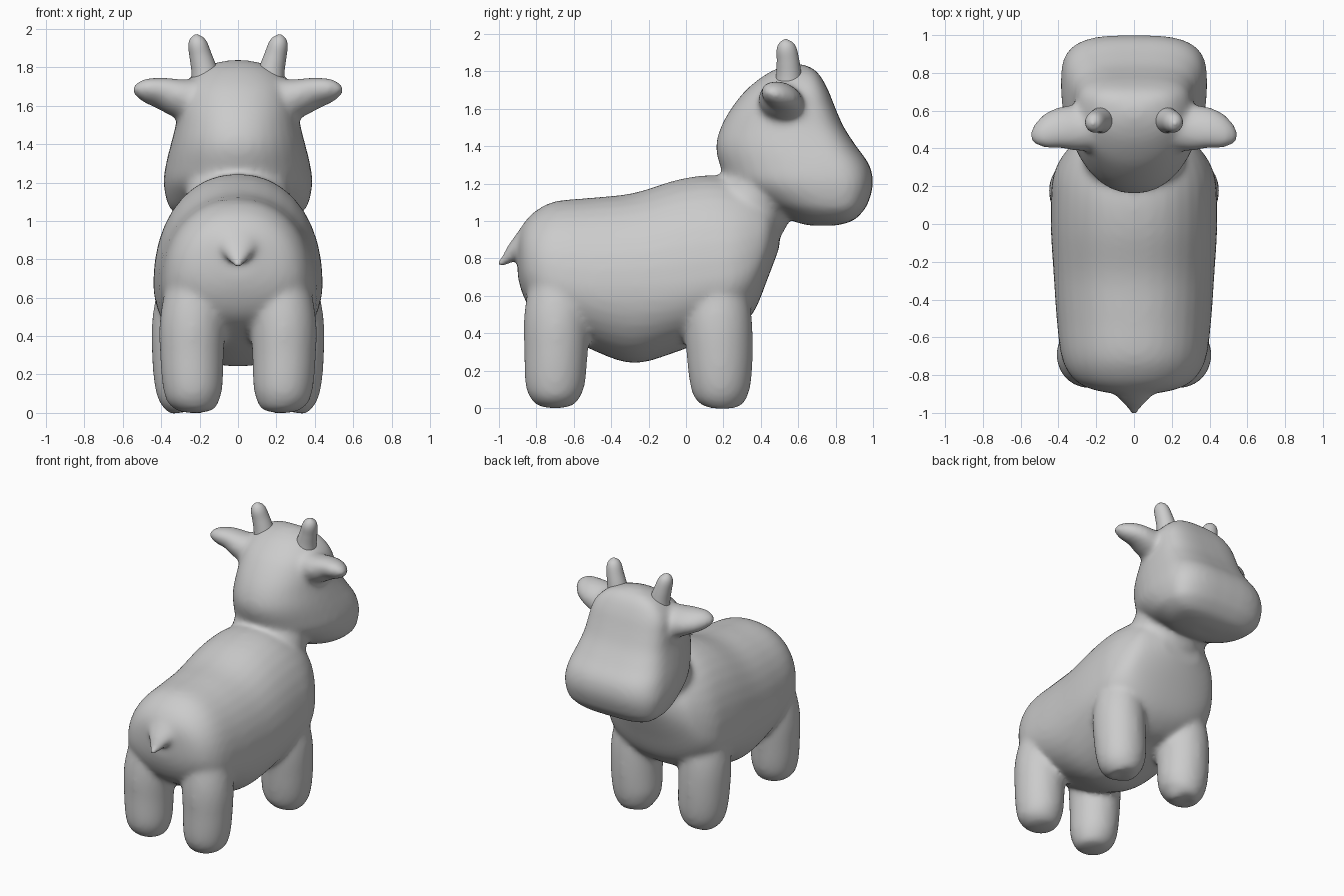
import bpy, bmesh, math
from mathutils import Vector

if "Cube" in bpy.data.objects:
    bpy.data.objects.remove(bpy.data.objects["Cube"])

N = 36


def spline(rows, steps=5):
    """Catmull-Rom interpolation of rows of numbers."""
    out = []
    for i in range(len(rows) - 1):
        p0, p1 = rows[max(i - 1, 0)], rows[i]
        p2, p3 = rows[i + 1], rows[min(i + 2, len(rows) - 1)]
        for s in range(steps):
            t = s / steps
            out.append([0.5 * (2 * b + (c - a) * t + (2 * a - 5 * b + 4 * c - d) * t * t
                               + (3 * b - a - 3 * c + d) * t ** 3)
                        for a, b, c, d in zip(p0, p1, p2, p3)])
    return out + [list(rows[-1])]


def power(v, e):
    return math.copysign(abs(v) ** (2 / e), v)


def loft(name, rings):
    """Closed skin over a list of point rings."""
    bm = bmesh.new()
    loops = [[bm.verts.new(p) for p in r] for r in rings]
    for a, b in zip(loops, loops[1:]):
        for i in range(N):
            j = (i + 1) % N
            bm.faces.new((a[i], a[j], b[j], b[i]))
    bm.faces.new(loops[0][::-1])
    bm.faces.new(loops[-1])
    bmesh.ops.recalc_face_normals(bm, faces=bm.faces)
    me = bpy.data.meshes.new(name)
    bm.to_mesh(me)
    bm.free()
    for p in me.polygons:
        p.use_smooth = True
    ob = bpy.data.objects.new(name, me)
    bpy.context.collection.objects.link(ob)
    return ob


def tube(name, rows, ref, side=1):
    """Rows are x, y, z, radius along ref, radius across ref."""
    rows = spline([(r[0] * side, *r[1:]) for r in rows])
    rings = []
    for k, r in enumerate(rows):
        a, b = rows[max(k - 1, 0)], rows[min(k + 1, len(rows) - 1)]
        t = (Vector(b[:3]) - Vector(a[:3])).normalized()
        u = Vector(ref)
        u = (u - t * u.dot(t)).normalized()
        v = t.cross(u)
        ring = []
        for i in range(N):
            w = math.tau * i / N
            ring.append(Vector(r[:3]) + u * r[3] * math.cos(w) + v * r[4] * math.sin(w))
        rings.append(ring)
    return loft(name, rings)


# Torso: y, bottom, top, half width, height of widest point
torso = [(-.90, .70, .93, .10, .80), (-.87, .60, .985, .24, .76), (-.81, .50, 1.05, .33, .72),
         (-.70, .42, 1.105, .385, .68), (-.50, .31, 1.125, .41, .65), (-.28, .24, 1.15, .425, .65),
         (-.05, .30, 1.22, .44, .66), (.12, .37, 1.245, .44, .68), (.25, .41, 1.23, .43, .70),
         (.36, .51, 1.20, .38, .76), (.44, .70, 1.13, .30, .88), (.50, .86, 1.05, .15, .95)]
rings = []
for y, lo, hi, hw, c in spline(torso):
    ring = []
    for i in range(N):
        w = math.tau * i / N
        s = math.sin(w)
        ring.append((hw * power(math.cos(w), 2.15), y, c + power(s, 2.1) * (hi - c if s > 0 else c - lo)))
    rings.append(ring)
parts = [loft("body", rings)]

# Head: z, back, front, half width; square muzzle side, round back side
head = [(.975, .66, .80, .10), (1.0, .57, .89, .26), (1.05, .48, .945, .34), (1.1, .38, .975, .37),
        (1.2, .23, 1.0, .388), (1.3, .18, .98, .375), (1.4, .16, .91, .35), (1.5, .185, .845, .325),
        (1.6, .24, .80, .31), (1.7, .32, .76, .285), (1.78, .42, .715, .215), (1.82, .50, .67, .13),
        (1.838, .56, .62, .04)]
rings = []
for z, back, front, hw in spline(head):
    c = back + (front - back) * .66
    ring = []
    for i in range(N):
        w = math.tau * i / N
        s = math.sin(w)
        e = 3.2 if s > 0 else 2.1
        ring.append((hw * power(math.cos(w), e), c + power(s, e) * (front - c if s > 0 else c - back), z))
    rings.append(ring)
parts.append(loft("head", rings))

# Neck and tail
parts.append(tube("neck", [(0, .22, .90, .33, .22), (0, .33, 1.06, .28, .225), (0, .38, 1.14, .27, .215),
                           (0, .47, 1.27, .27, .22)], (1, 0, 0)))
parts.append(tube("tail", [(0, -.80, .93, .17, .09), (0, -.91, .845, .09, .05), (0, -.965, .79, .045, .028),
                           (0, -1.008, .768, .02, .016)], (1, 0, 0)))

# Legs and ears, mirrored
front_leg = [(.24, .19, 0, .03, .03), (.24, .19, .012, .09, .09), (.25, .19, .05, .135, .135),
             (.265, .185, .13, .165, .163), (.275, .18, .30, .173, .178), (.275, .17, .50, .17, .18),
             (.25, .16, .75, .14, .15)]
back_leg = [(.23, -.70, 0, .03, .03), (.23, -.70, .012, .09, .09), (.23, -.70, .05, .13, .13),
            (.235, -.70, .13, .155, .16), (.24, -.695, .30, .166, .17), (.235, -.69, .50, .17, .175),
            (.21, -.67, .75, .14, .15)]
ear = [(.18, .51, 1.62, .12, .12), (.30, .51, 1.637, .10, .125), (.40, .505, 1.667, .078, .112),
       (.48, .475, 1.682, .06, .082), (.525, .458, 1.685, .036, .05), (.547, .45, 1.685, .01, .015)]
for side in (1, -1):
    parts.append(tube("front_leg", front_leg, (1, 0, 0), side))
    parts.append(tube("back_leg", back_leg, (1, 0, 0), side))
    parts.append(tube("ear", ear, (0, .35, 1), side))

# Fuse the parts into one soft skin
bpy.ops.object.select_all(action='DESELECT')
for p in parts:
    p.select_set(True)
bpy.context.view_layer.objects.active = parts[0]
bpy.ops.object.join()
skin = parts[0]
rm = skin.modifiers.new("fuse", 'REMESH')
rm.mode = 'VOXEL'
rm.voxel_size = .017
rm.use_smooth_shade = True
sm = skin.modifiers.new("soften", 'SMOOTH')
sm.factor = .5
sm.iterations = 14
for m in ("fuse", "soften"):
    bpy.ops.object.modifier_apply(modifier=m)

# Horns
horn = [(.16, .55, 1.68, .08, .08), (.175, .55, 1.78, .068, .068), (.195, .545, 1.86, .058, .06),
        (.21, .537, 1.92, .05, .053), (.216, .533, 1.953, .034, .036), (.218, .532, 1.972, .006, .006)]
for side, label in ((1, "horn_right"), (-1, "horn_left")):
    tube(label, horn, (1, 0, 0), side)
